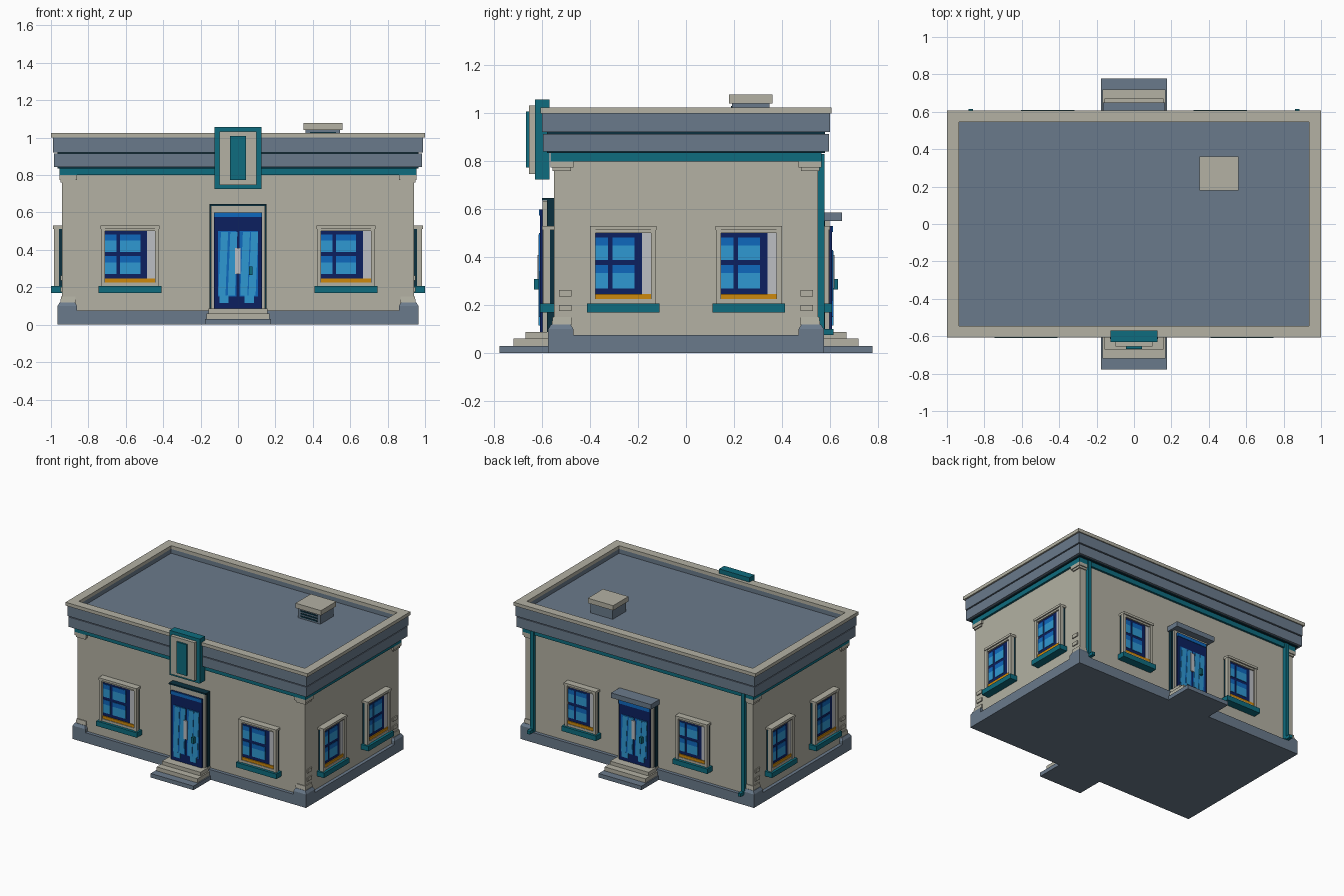
import bpy
import bmesh
import math
from mathutils import Matrix, Vector

cube = bpy.data.objects.get("Cube")
if cube:
    bpy.data.objects.remove(cube, do_unlink=True)


def material(name, code):
    # hex display colour to linear values
    rgb = [int(code[i:i + 2], 16) / 255 for i in (0, 2, 4)]
    lin = [c / 12.92 if c < 0.04045 else ((c + 0.055) / 1.055) ** 2.4 for c in rgb]
    m = bpy.data.materials.new(name)
    m.use_nodes = True
    m.diffuse_color = (*lin, 1)
    m.node_tree.nodes["Principled BSDF"].inputs["Base Color"].default_value = (*lin, 1)
    return m


CREAM = material("cream stone", "b3b1a3")
GREY = material("slate grey", "6a7a8b")
TEAL = material("teal trim", "0e6c7e")
DARK = material("dark teal", "0b303e")
NAVY = material("navy glass", "0c2060")
BLUE = material("mid blue glass", "0f68bd")
LIGHT = material("light blue glass", "2f98d2")
AMBER = material("amber ledge", "cc880c")
PALE = material("pale grey", "bcbfc4")

WALL_X, WALL_Y = 0.94, 0.55


def boxes(name, mat, specs, matrix=Matrix(), lean=0, taper=0):
    """One object of boxes (x0, x1, y0, y1, z0, z1); lean shears x, taper narrows the top."""
    bm = bmesh.new()
    for x0, x1, y0, y1, z0, z1 in specs:
        low, high = Vector((x0, y0, z0)), Vector((x1, y1, z1))
        size = high - low
        mid = (low + high) / 2
        made = bmesh.ops.create_cube(bm, size=1)["verts"]
        for v in made:
            top = v.co.z > 0
            v.co = mid + Vector(a * b for a, b in zip(v.co, size))
            if top:
                v.co.x += lean - math.copysign(taper, v.co.x - mid.x)
                v.co.y -= math.copysign(taper, v.co.y - mid.y)
    bm.transform(matrix)
    mesh = bpy.data.meshes.new(name)
    bm.to_mesh(mesh)
    bm.free()
    mesh.materials.append(mat)
    ob = bpy.data.objects.new(name, mesh)
    bpy.context.collection.objects.link(ob)
    return ob


def slab(name, mat, x, y, z0, z1, taper=0):
    return boxes(name, mat, [(-x, x, -y, y, z0, z1)], taper=taper)


def ring(name, mat, x, y, ix, iy, z0, z1):
    return boxes(name, mat, [(-x, x, -y, -iy, z0, z1), (-x, x, iy, y, z0, z1),
                             (-x, -ix, -iy, iy, z0, z1), (ix, x, -iy, iy, z0, z1)])


def on_wall(angle, u):
    """Local frame on a wall: x along it, -y outward, origin on its surface."""
    dist = WALL_X if angle in (90, 270) else WALL_Y
    return Matrix.Rotation(math.radians(angle), 4, 'Z') @ Matrix.Translation((u, -dist, 0))


# Body, plinth and stepped cornice
slab("plinth", GREY, 0.965, 0.575, 0, 0.075)
slab("walls", CREAM, WALL_X, WALL_Y, 0.075, 0.82)
slab("eaves_trim", TEAL, 0.955, 0.565, 0.8, 0.84)
slab("cornice_core", DARK, 0.965, 0.58, 0.835, 0.96)
slab("roof_deck", GREY, 0.95, 0.56, 0.95, 0.968)
ring("lower_cornice", GREY, 0.985, 0.597, 0.96, 0.575, 0.842, 0.915)
ring("upper_cornice", GREY, 0.988, 0.6, 0.935, 0.545, 0.922, 1.0)
ring("parapet_cap", CREAM, 1.0, 0.608, 0.935, 0.545, 1.0, 1.025)

# Corner stones at foot and head
for sx in (-1, 1):
    for sy in (-1, 1):
        def corner(name, mat, grow, reach, z0, z1, taper=0):
            xs = sorted((sx * (WALL_X + grow), sx * (WALL_X - reach)))
            ys = sorted((sy * (WALL_Y + grow), sy * (WALL_Y - reach)))
            boxes(name, mat, [(*xs, *ys, z0, z1)], taper=taper)
        corner("corner_foot", GREY, 0.025, 0.08, 0.07, 0.1)
        corner("corner_foot_slope", GREY, 0.025, 0.08, 0.1, 0.12, 0.012)
        corner("corner_block", CREAM, 0.01, 0.075, 0.12, 0.15, 0.004)
        corner("corner_capital", CREAM, 0.015, 0.08, 0.775, 0.8)
        corner("corner_capital_neck", CREAM, 0.008, 0.07, 0.76, 0.775)
        # Loose stones showing on the end walls
        xs = sorted((sx * 0.93, sx * 0.948))
        ys = sorted((sy * 0.53, sy * 0.478))
        boxes("accent_stones", CREAM, [(*xs, *ys, z, z + 0.026) for z in (0.175, 0.237)])


def window(angle, u, width):
    m = on_wall(angle, u)
    h = width / 2
    b = 0.022
    left, right = -h + b, h - b
    split = left + (right - left) * 0.84
    boxes("window_backing", DARK, [(-h + 0.006, h - 0.006, -0.02, 0.01, 0.2, 0.515)], m)
    boxes("window_frame", CREAM, [
        (-h, -h + b, -0.045, -0.018, 0.205, 0.515), (h - b, h, -0.045, -0.018, 0.205, 0.515),
        (left, right, -0.04, -0.018, 0.205, 0.225), (left, right, -0.04, -0.018, 0.5, 0.515)], m)
    boxes("window_head", CREAM, [(-h - 0.002, h + 0.002, -0.05, 0, 0.513, 0.53)], m)
    boxes("window_sill", TEAL, [(-h - 0.013, h + 0.013, -0.06, 0, 0.17, 0.207)], m)
    boxes("window_glass", NAVY, [(left, split, -0.029, -0.015, 0.225, 0.5)], m)
    boxes("window_reveal", PALE, [(split, right, -0.03, -0.015, 0.225, 0.5)], m)
    boxes("window_ledge", AMBER, [(left, right, -0.036, -0.015, 0.225, 0.246)], m)
    # Painted panes: mid blue above, light blue glare below
    g = split - left
    columns = ((left, left + g * 0.27), (left + g * 0.36, left + g * 0.84))
    for z0, z1 in ((0.27, 0.367), (0.388, 0.483)):
        cut = z0 + (z1 - z0) * 0.65
        boxes("pane_upper", BLUE, [(a, c, -0.032, -0.027, cut, z1) for a, c in columns], m)
        boxes("pane_glare", LIGHT, [(a, c, -0.032, -0.027, z0, cut) for a, c in columns], m)


for side in (-1, 1):
    window(0, side * 0.577, 0.31)
    window(180, side * 0.46, 0.26)
    for end in (90, 270):
        window(end, side * 0.262, 0.275)


def door(angle, top):
    m = on_wall(angle, 0)
    boxes("door_surround", DARK, [(-0.153, 0.153, -0.03, 0.01, 0.08, top + 0.045)], m)
    boxes("door_frame", CREAM, [
        (-0.144, -0.128, -0.048, -0.02, 0.08, top + 0.035),
        (0.128, 0.144, -0.048, -0.02, 0.08, top + 0.035),
        (-0.128, 0.128, -0.048, -0.02, top, top + 0.035)], m)
    boxes("door_leaf", NAVY, [(-0.128, 0.128, -0.06, -0.02, 0.085, top)], m)
    boxes("door_top_band", BLUE, [(-0.128, 0.128, -0.064, -0.058, top - 0.025, top)], m)
    boxes("door_pane", BLUE, [(-0.108, -0.008, -0.063, -0.058, 0.15, top - 0.1),
                              (0.008, 0.108, -0.063, -0.058, 0.15, top - 0.1)], m)
    # Slanted glare strips across both panes
    boxes("door_glare", LIGHT, [(a, a + 0.038, -0.066, -0.06, 0.155, top - 0.105)
                                for a in (-0.105, -0.055, 0.012, 0.056)], m, lean=0.014)
    boxes("door_foot_glare", LIGHT, [(a, a + 0.05, -0.066, -0.06, 0.115, 0.155)
                                     for a in (-0.1, 0.035)], m)
    boxes("door_plate", PALE, [(-0.017, 0.013, -0.07, -0.055, 0.27, 0.41)], m)
    boxes("door_handle", TEAL, [(0.058, 0.078, -0.085, -0.055, 0.265, 0.31)], m)
    # Entrance steps
    boxes("bottom_step", GREY, [(-0.177, 0.177, -0.228, 0, 0, 0.03)], m)
    boxes("upper_steps", CREAM, [(-0.168, 0.168, -0.17, 0, 0.03, 0.06),
                                 (-0.158, 0.158, -0.12, 0, 0.06, 0.087)], m)


door(0, 0.6)
door(180, 0.53)
boxes("back_canopy", GREY, [(-0.165, 0.165, -0.1, 0, 0.55, 0.587)], on_wall(180, 0))
boxes("front_door_hood", DARK, [(-0.153, 0.153, -0.05, 0, 0.636, 0.646)], on_wall(0, 0))

# Rain pipes on the back wall
for sx in (-1, 1):
    m = on_wall(180, sx * 0.872)
    boxes("rain_pipe", TEAL, [(-0.014, 0.014, -0.027, 0, 0.085, 0.83)], m)
    boxes("pipe_outlet", TEAL, [(-0.012, 0.012, -0.066, 0, 0.076, 0.1)], m)

# Plain sign board over the entrance
boxes("sign_board", TEAL, [(-0.125, 0.125, -0.63, -0.57, 0.725, 1.058)])
boxes("sign_panel", CREAM, [(-0.1, 0.1, -0.655, -0.62, 0.748, 1.034)])
boxes("sign_plaque", TEAL, [(-0.042, 0.042, -0.668, -0.65, 0.775, 1.008)])

# Roof ventilator with louvres
boxes("vent_body", GREY, [(0.362, 0.546, 0.192, 0.348, 0.96, 1.045)])
boxes("vent_cap", CREAM, [(0.35, 0.56, 0.18, 0.36, 1.042, 1.078)])
boxes("vent_louvres", DARK, [(0.385, 0.523, 0.188, 0.195, z, z + 0.01)
                             for z in (0.98, 1.0, 1.02)])
